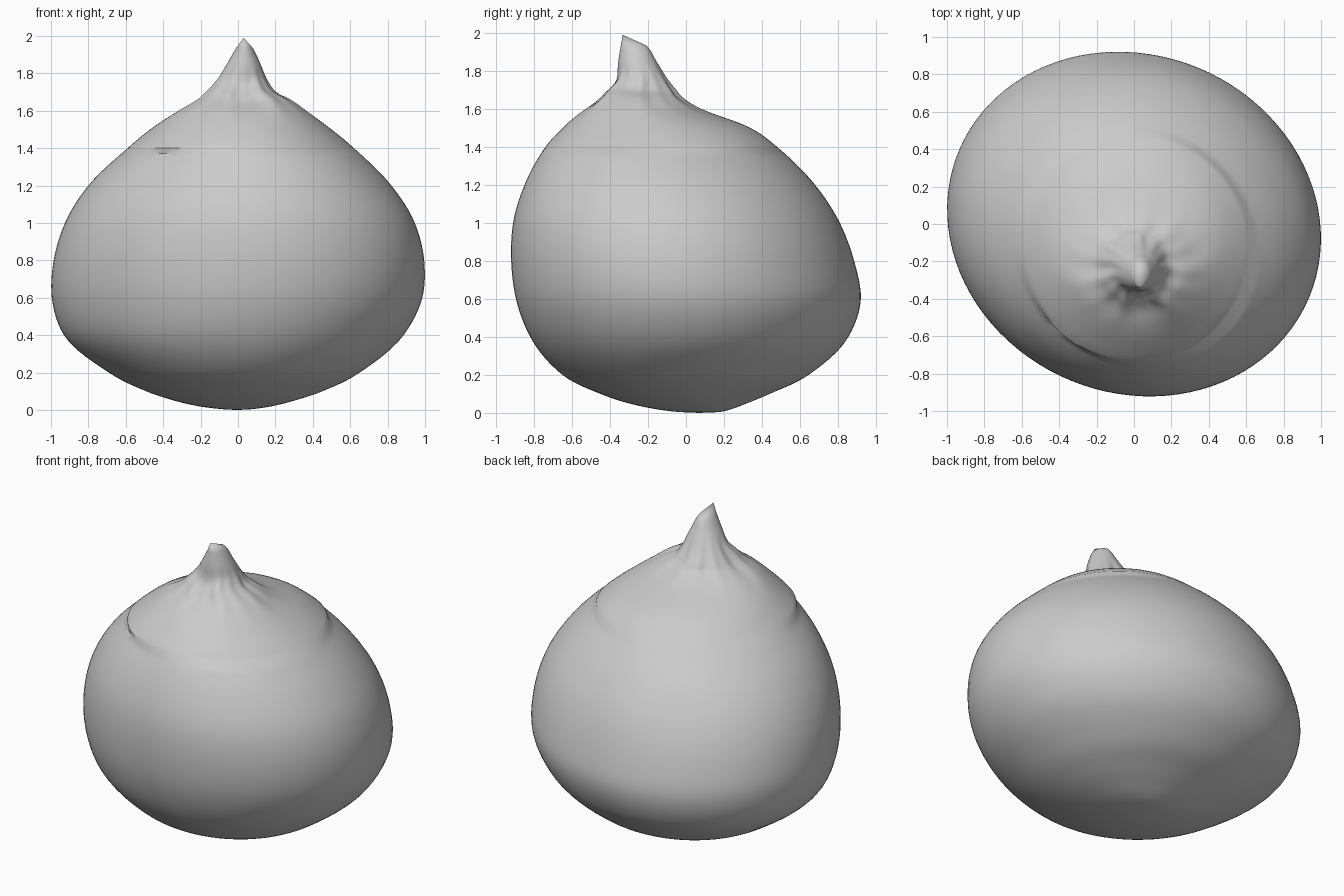
import bpy, bmesh, math

if "Cube" in bpy.data.objects:
    bpy.data.objects.remove(bpy.data.objects["Cube"])

# Cross-sections: height, left x, right x, front y, back y
SECTIONS = [
    (0.004, -0.08, 0.07, -0.03, 0.17),
    (0.02, -0.21, 0.18, -0.16, 0.24),
    (0.05, -0.34, 0.30, -0.30, 0.32),
    (0.10, -0.49, 0.45, -0.45, 0.44),
    (0.20, -0.69, 0.65, -0.65, 0.645),
    (0.40, -0.93, 0.885, -0.82, 0.855),
    (0.60, -0.995, 0.985, -0.895, 0.92),
    (0.80, -0.985, 0.995, -0.92, 0.885),
    (1.00, -0.925, 0.945, -0.91, 0.81),
    (1.20, -0.80, 0.82, -0.85, 0.68),
    (1.40, -0.59, 0.62, -0.74, 0.48),
    (1.50, -0.47, 0.50, -0.65, 0.34),
    (1.60, -0.32, 0.36, -0.54, 0.08),
    (1.66, -0.21, 0.27, -0.465, -0.02),
    (1.70, -0.165, 0.195, -0.425, -0.055),
    (1.76, -0.115, 0.155, -0.37, -0.10),
    (1.85, -0.06, 0.12, -0.357, -0.155),
    (1.935, -0.01, 0.08, -0.343, -0.21),
]
SIDES, STEPS = 96, 6


def spline(p0, p1, p2, p3, t):
    # Smooth curve through p1 and p2, spaced by distance between sections
    d = [max(math.dist(a, b), 1e-4) ** 0.5 for a, b in ((p0, p1), (p1, p2), (p2, p3))]
    out = []
    for a, b, c, e in zip(p0, p1, p2, p3):
        m1 = d[1] * ((b - a) / d[0] - (c - a) / (d[0] + d[1]) + (c - b) / d[1])
        m2 = d[1] * ((c - b) / d[1] - (e - b) / (d[1] + d[2]) + (e - c) / d[2])
        out.append((2*t**3 - 3*t**2 + 1) * b + (t**3 - 2*t**2 + t) * m1
                   + (3*t**2 - 2*t**3) * c + (t**3 - t**2) * m2)
    return out


def smooth_sections():
    bottom = (0.0, -0.005, -0.005, 0.07, 0.07)
    top = (1.99, 0.03, 0.03, -0.333, -0.333)
    pts = [bottom] + SECTIONS + [top]
    rows = []
    for i in range(1, len(pts) - 2):
        rows += [spline(*pts[i-1:i+3], s / STEPS) for s in range(STEPS)]
    return rows + [pts[-2]]


def section_point(row, a):
    z, xl, xr, yf, yb = row
    # Pleats gather around the base of the stem
    pleat = math.exp(-((z - 1.70) / 0.09) ** 2)
    r = 1 + pleat * (0.035 * math.cos(7 * a + 0.6) + 0.025 * math.cos(13 * a))
    c, s = r * math.cos(a), r * math.sin(a)
    lean = 0.04 if z < 1.4 else 0.0
    hx, hy = (xr - xl) / 2, (yb - yf) / 2
    x = (xl + xr) / 2 + hx * (c - lean * s)
    y = (yf + yb) / 2 + hy * (s - lean * c)
    # Raised fold across the front of the stem
    z += 0.025 * pleat * max(0, -s) * math.cos(3 * a + math.pi / 2)
    return x, y, z


# Rounded bulb gathered into a crooked pointed stem
bm = bmesh.new()
angles = [2 * math.pi * i / SIDES for i in range(SIDES)]
rings = [[bm.verts.new(section_point(row, a)) for a in angles] for row in smooth_sections()]
for lo, hi in zip(rings, rings[1:]):
    for i in range(SIDES):
        j = (i + 1) % SIDES
        bm.faces.new((lo[i], lo[j], hi[j], hi[i]))
base = bm.verts.new((-0.005, 0.07, 0))
tip = bm.verts.new((0.03, -0.333, 1.99))
for i in range(SIDES):
    j = (i + 1) % SIDES
    bm.faces.new((base, rings[0][j], rings[0][i]))
    bm.faces.new((tip, rings[-1][i], rings[-1][j]))
bmesh.ops.recalc_face_normals(bm, faces=bm.faces)
mesh = bpy.data.meshes.new("bulb")
bm.to_mesh(mesh)
bm.free()
bulb = bpy.data.objects.new("bulb", mesh)
bpy.context.collection.objects.link(bulb)
bpy.context.view_layer.objects.active = bulb
bulb.select_set(True)
bpy.ops.object.shade_smooth_by_angle(angle=math.radians(40))
